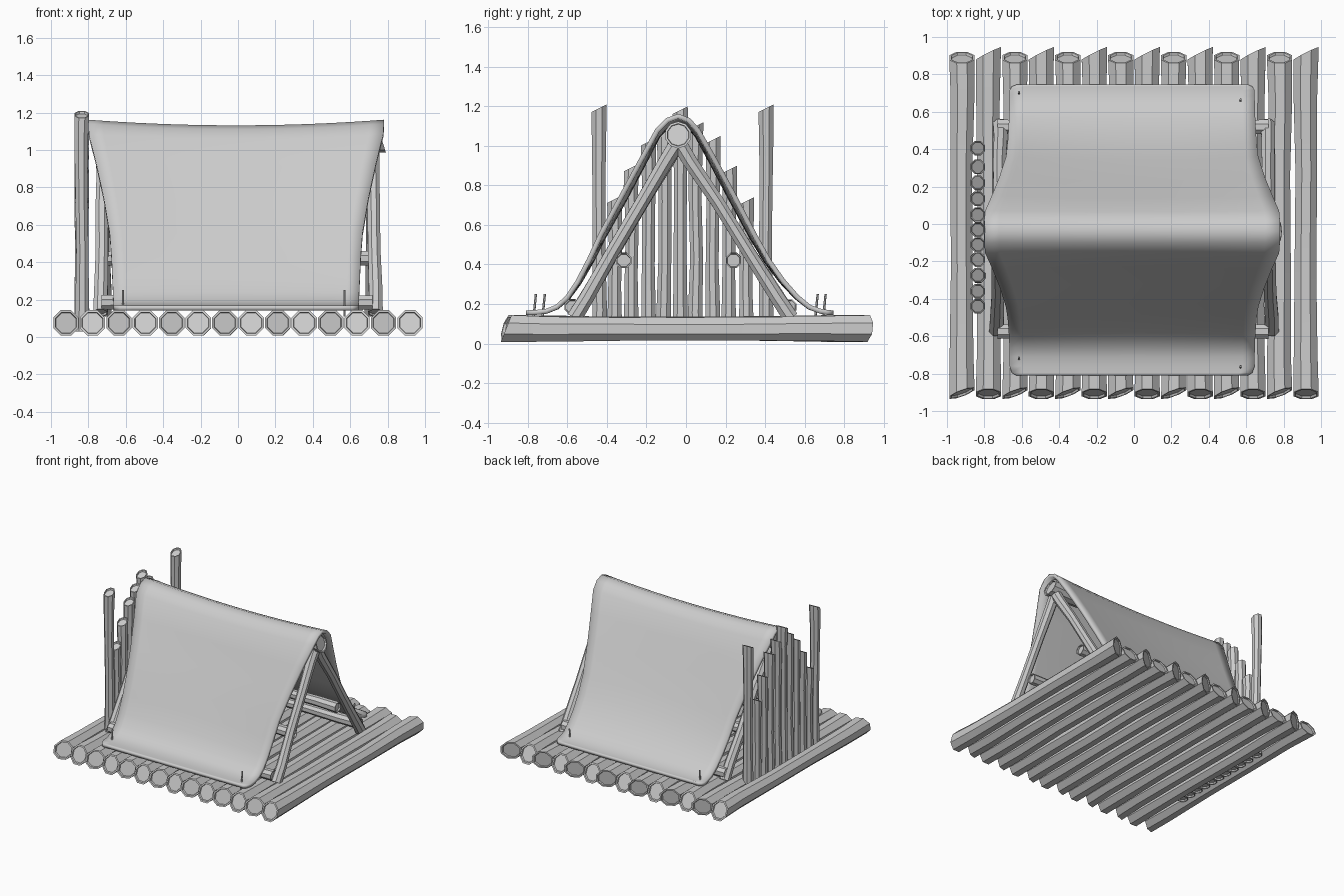
import bpy, bmesh, math, random
from mathutils import Vector

if "Cube" in bpy.data.objects:
    bpy.data.objects.remove(bpy.data.objects["Cube"])
random.seed(4)


def finish(name, bm, angle=25):
    bmesh.ops.recalc_face_normals(bm, faces=bm.faces)
    me = bpy.data.meshes.new(name)
    bm.to_mesh(me)
    bm.free()
    ob = bpy.data.objects.new(name, me)
    bpy.context.collection.objects.link(ob)
    bpy.ops.object.select_all(action='DESELECT')
    ob.select_set(True)
    bpy.context.view_layer.objects.active = ob
    bpy.ops.object.shade_smooth_by_angle(angle=math.radians(angle))
    return ob


def log(name, p0, p1, r, n=8, cut0=(0, 0), cut1=(0, 0), waist=0.86, wob=0.004):
    """Rough log from p0 to p1: slimmer waist, slanted ends with recessed cores."""
    p0, p1 = Vector(p0), Vector(p1)
    d = (p1 - p0).normalized()
    ref = Vector((0, 0, 1)) if abs(d.z) < 0.9 else Vector((0, 1, 0))
    u = d.cross(ref).normalized()
    v = u.cross(d)
    bm = bmesh.new()

    def ring(t, rad, cut=(0, 0), push=0, off=(0, 0)):
        c = p0.lerp(p1, t) + u * off[0] + v * off[1]
        out = []
        for k in range(n):
            a = 2 * math.pi * (k + 0.5) / n
            x, y = rad * math.cos(a), rad * math.sin(a)
            out.append(bm.verts.new(c + u * x + v * y + d * (cut[0] * x + cut[1] * y + push)))
        return out

    def o():
        return (random.uniform(-wob, wob), random.uniform(-wob, wob))
    rings = [ring(0, r * .8, cut0, 0.012), ring(0, r * .84, cut0), ring(0, r, cut0),
             ring(.12, r * .94, off=o()), ring(.37, r * waist, off=o()),
             ring(.65, r * waist, off=o()), ring(.88, r * .94, off=o()),
             ring(1, r, cut1), ring(1, r * .84, cut1), ring(1, r * .8, cut1, -0.012)]
    for a, b in zip(rings, rings[1:]):
        for k in range(n):
            bm.faces.new((a[k], a[(k + 1) % n], b[(k + 1) % n], b[k]))
    bm.faces.new(rings[0])
    bm.faces.new(rings[-1])
    return finish(name, bm)


# Deck: logs side by side with two alternating end cuts
for i in range(14):
    x = -0.92 + i * 1.84 / 13
    z = 0.076
    if i % 2 == 0:
        log(f"deck_log_{i+1}", (x, -0.905, z), (x, 0.89, z), 0.073,
            cut0=(.35, .25), cut1=(0, -.45))
    else:
        log(f"deck_log_{i+1}", (x, -0.91, z), (x, 0.91, z), 0.073,
            cut0=(0, .4), cut1=(.5, .1))

# End wall: upright stakes stepping up to the middle, tall outer posts
heights = [1.19, .73, .89, 1.02, 1.10, 1.18, 1.10, 1.03, .88, .72, 1.19]
ys = [-.44, -.36, -.275, -.19, -.11, -.03, .05, .135, .22, .305, .405]
for i, (y, h) in enumerate(zip(ys, heights)):
    # u axis of a vertical log is -x, v is +y
    log(f"wall_stake_{i+1}", (-.835, y, .03), (-.835, y, h), .042, cut1=(0, .5), waist=.84)

# Tent frame: ridge pole, crossed legs and side rails
log("ridge_pole", (-.765, -.04, 1.055), (.77, -.04, 1.055), .068, n=10, cut1=(0, -.3))
for side, sx in (("left", -1), ("right", 1)):
    log(f"front_leg_{side}", (sx * .735, -.565, .13), (sx * .72, -.035, 1.03), .042)
    log(f"back_leg_{side}", (sx * .715, .53, .13), (sx * .72, -.045, 1.03), .042)
for name, y, z in (("front_mid_rail", -.315, .42), ("back_mid_rail", .24, .42),
                   ("front_low_rail", -.575, .185), ("back_low_rail", .52, .185)):
    log(name, (-.73, y, z), (.72, y, z), .042)

# Tarp: draped profile (y, z), swept along x with sag and curved side edges
profile = [(-.81, .168), (-.795, .168), (-.76, .17), (-.71, .175), (-.66, .195), (-.61, .24),
           (-.56, .315), (-.50, .43), (-.44, .56), (-.34, .745), (-.24, .93), (-.155, 1.085),
           (-.10, 1.14), (-.04, 1.162), (.02, 1.14), (.07, 1.085), (.15, .945), (.25, .76),
           (.36, .55), (.43, .425), (.50, .325), (.57, .245), (.63, .195), (.685, .175),
           (.715, .17), (.735, .168), (.745, .168)]


def half_width(j, z):
    t = max(0, min(1, (z - .17) / .93))
    w = .655 + .04 * t + .095 * max(0, (t - .35) / .65) ** 1.4
    e = min(j, len(profile) - 1 - j)
    return w - (.035, .012, 0)[min(e, 2)]


bm = bmesh.new()
cols = 20
rows = []
for j, (y, z) in enumerate(profile):
    t = (z - .17) / .99
    row = []
    for i in range(cols + 1):
        s = -1 + 2 * i / cols
        sag = -.03 * t * t * (1 - s * s)
        inward = .02 * math.sin(math.pi * max(0, t)) * (1 - s * s) * (1 if y < -.04 else -1)
        x = s * half_width(j, z) - .01
        row.append(bm.verts.new((x, y + inward, z + sag)))
    rows.append(row)
for a, b in zip(rows, rows[1:]):
    for i in range(cols):
        bm.faces.new((a[i], a[i + 1], b[i + 1], b[i]))
tarp = finish("tarp_cover", bm, 50)
if sum(p.normal.z for p in tarp.data.polygons) < 0:
    tarp.data.flip_normals()
m = tarp.modifiers.new("thickness", 'SOLIDIFY')
m.thickness = .025
m.offset = -1

# Pegs pinning the tarp corners
for i, (x, y) in enumerate([(-.615, .70), (.57, .66), (-.615, -.72), (.57, -.765)]):
    log(f"tarp_peg_{i+1}", (x, y - .008, .11), (x, y + .006, .25), .006, n=6, waist=1, wob=0)
